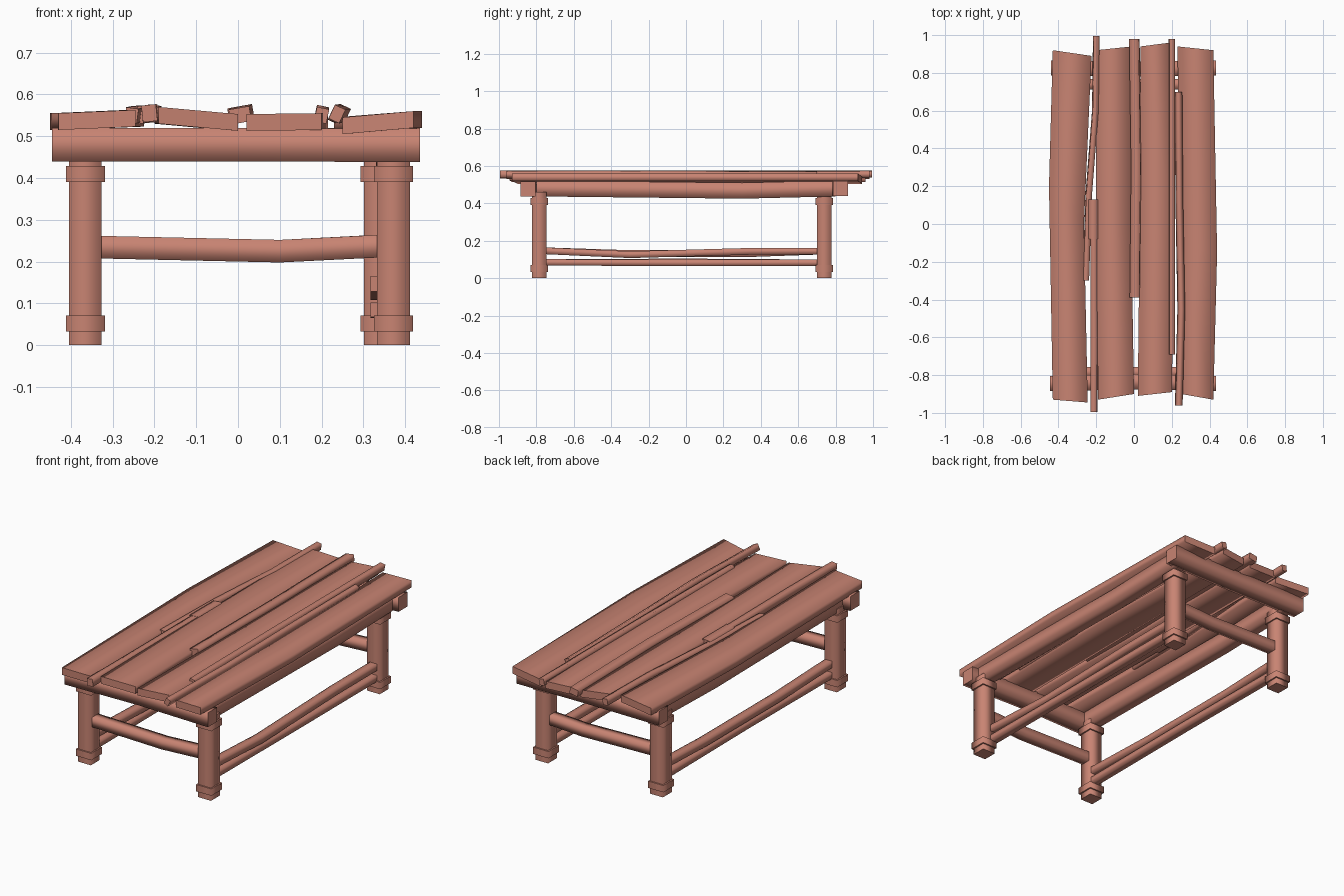
import bpy, math
from mathutils import Vector, Matrix

if "Cube" in bpy.data.objects:
    bpy.data.objects.remove(bpy.data.objects["Cube"])

mat = bpy.data.materials.new("reddish_wood")
mat.diffuse_color = (0.58, 0.23, 0.17, 1)
mat.use_nodes = True
mat.node_tree.nodes["Principled BSDF"].inputs["Base Color"].default_value = mat.diffuse_color


def loft(name, rings):
    """Skin four-cornered rings into a closed bar; sides smooth, ends flat."""
    verts = [tuple(p) for r in rings for p in r]
    n = len(rings)
    faces = [(3, 2, 1, 0), tuple(range(4 * n - 4, 4 * n))]
    for i in range(n - 1):
        for k in range(4):
            a, b = 4 * i + k, 4 * i + (k + 1) % 4
            faces.append((a, b, b + 4, a + 4))
    me = bpy.data.meshes.new(name)
    me.from_pydata(verts, [], faces)
    me.polygons.foreach_set("use_smooth", [False, False] + [True] * (len(faces) - 2))
    me.materials.append(mat)
    me.update()
    ob = bpy.data.objects.new(name, me)
    bpy.context.collection.objects.link(ob)
    # consistent outward faces
    import bmesh
    bm = bmesh.new()
    bm.from_mesh(me)
    bmesh.ops.recalc_face_normals(bm, faces=bm.faces)
    bm.to_mesh(me)
    bm.free()
    return ob


def bar(name, axis, path, size, roll=0):
    """Rectangular bar through the path points; size is the section (u, v)."""
    u, v = {'X': ((0, 1, 0), (0, 0, 1)), 'Y': ((1, 0, 0), (0, 0, 1)),
            'Z': ((1, 0, 0), (0, 1, 0))}[axis]
    rot = Matrix.Rotation(math.radians(roll), 3, axis)
    u, v = rot @ Vector(u) * size[0] / 2, rot @ Vector(v) * size[1] / 2
    loft(name, [[Vector(p) - u - v, Vector(p) + u - v, Vector(p) + u + v, Vector(p) - u + v]
                for p in path])


def plank(name, stations, z_left, z_right, t=0.04):
    """Board from stations (x_left, y_left, x_right, y_right), tilted across."""
    rings = []
    for xl, yl, xr, yr in stations:
        rings.append([(xl, yl, z_left - t), (xr, yr, z_right - t),
                      (xr, yr, z_right), (xl, yl, z_left)])
    loft(name, rings)


# table boards
plank("board_outer_left", [(-.43, -.93, -.245, -.945), (-.45, .2, -.265, .0),
                           (-.43, .92, -.225, .89)], .555, .563)
plank("board_inner_left", [(-.19, -.93, 0, -.9), (-.2, 0, -.015, 0),
                           (-.2, .92, -.01, .94)], .57, .553)
plank("board_inner_right", [(.02, -.91, .2, -.89), (.03, 0, .215, 0),
                            (.035, .94, .19, .96)], .553, .555)
plank("board_outer_right", [(.25, -.9, .42, -.93), (.245, -.1, .44, -.15),
                            (.23, .94, .42, .92)], .545, .56)

# battens over the gaps
bar("batten_1", 'Y', [(-.2, .995, .557), (-.205, .6, .555), (-.24, .15, .553), (-.255, -.3, .55)],
    (.03, .035), 8)
bar("batten_2", 'Y', [(-.212, -.995, .555), (-.21, -.6, .555), (-.212, -.08, .553)], (.035, .04), -6)
bar("batten_2_end", 'Y', [(-.215, -.08, .553), (-.215, .13, .553)], (.05, .042), -6)
bar("batten_3", 'Y', [(.002, .98, .553), (.012, .3, .555), (.005, -.39, .55)], (.05, .036), -10)
bar("batten_4", 'Y', [(.2, .98, .555), (.2, .1, .555), (.2, -.69, .55)], (.03, .035), 12)
bar("batten_5", 'Y', [(.235, .7, .55), (.24, .1, .553), (.25, -.45, .555), (.237, -.96, .553)],
    (.028, .036), 25)

# cross beams and long rails under the top
bar("front_beam", 'X', [(-.445, -.845, .48), (0, -.835, .48), (.435, -.845, .478)], (.08, .08))
bar("back_beam", 'X', [(-.44, .825, .48), (0, .82, .48), (.435, .825, .48)], (.08, .08))
for side, x in (("left", -.365), ("right", .365)):
    bar(side + "_rail", 'Y', [(x, -.8, .48), (x, .3, .468), (x, .8, .48)], (.07, .085))

# legs with collars and feet
for name, x, y in (("front_left", -.365, -.785), ("front_right", .372, -.785),
                   ("back_left", -.365, .74), ("back_right", .34, .74)):
    bar(name + "_leg", 'Z', [(x, y, 0), (x, y, .25), (x, y, .46)], (.078, .078))
    for part, z in (("lower", .052), ("upper", .41)):
        bar(f"{name}_{part}_collar", 'Z', [(x, y, z - .019), (x, y, z + .019)], (.094, .094))

# short stretchers
for name, y, r in (("front", -.785, .34), ("back", .74, .33)):
    bar(name + "_stretcher", 'X', [(-.35, y, .235), (.1, y, .225), (r, y, .237)], (.055, .054))

# paired long stretchers
for side, x, bend in (("left", -.352, .0), ("right", .34, .012)):
    bar(side + "_lower_stretcher", 'Y', [(x, -.76, .085), (x, 0, .088 - bend / 2), (x, .72, .083)],
        (.045, .034))
    bar(side + "_upper_stretcher", 'Y', [(x, -.76, .147), (x, -.3, .132 - bend / 2),
                                         (x, .35, .132 + bend), (x, .72, .145)], (.045, .036))
